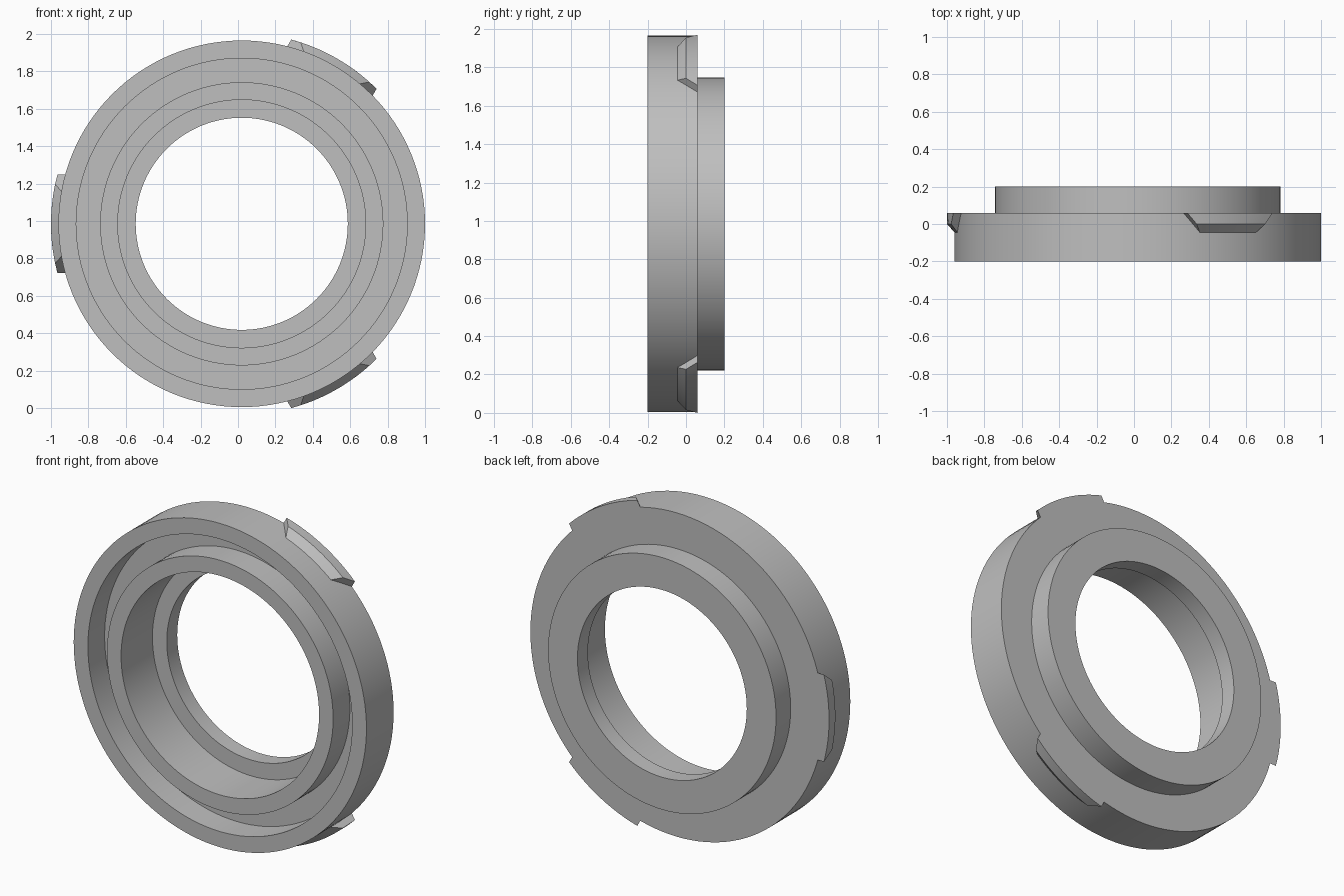
import bpy, bmesh, math
from mathutils import Vector

if "Cube" in bpy.data.objects:
    bpy.data.objects.remove(bpy.data.objects["Cube"], do_unlink=True)

CENTRE = Vector((0.02, 0, 0.985))   # the ring axis runs along y
SEGMENTS = 128

grey = bpy.data.materials.new("plain grey")
grey.use_nodes = True
colour = (0.52, 0.52, 0.52, 1)
grey.diffuse_color = colour
grey.node_tree.nodes["Principled BSDF"].inputs["Base Color"].default_value = colour


def polar(r, angle, y):
    return Vector((r * math.cos(angle), y, r * math.sin(angle)))


def finish(name, bm):
    bmesh.ops.recalc_face_normals(bm, faces=bm.faces)
    mesh = bpy.data.meshes.new(name)
    bm.to_mesh(mesh)
    bm.free()
    mesh.materials.append(grey)
    obj = bpy.data.objects.new(name, mesh)
    obj.location = CENTRE
    bpy.context.collection.objects.link(obj)
    bpy.ops.object.select_all(action="DESELECT")
    obj.select_set(True)
    bpy.context.view_layer.objects.active = obj
    bpy.ops.object.shade_smooth_by_angle(angle=math.radians(25))
    return obj


def bridge(bm, rings, closed):
    """Join neighbouring cross-sections with quads, capping open ends."""
    count = len(rings)
    for i in range(count if closed else count - 1):
        a, b = rings[i], rings[(i + 1) % count]
        for j in range(len(a)):
            k = (j + 1) % len(a)
            bm.faces.new((a[j], a[k], b[k], b[j]))
    if not closed:
        bm.faces.new(rings[0])
        bm.faces.new(rings[-1])


# Ring body: lathed section (radius, y) with front groove and stepped bore
section = [
    (0.98, -0.2), (0.98, 0.06), (0.763, 0.06), (0.763, 0.2),
    (0.567, 0.2), (0.567, 0.1), (0.663, 0.1), (0.663, -0.2),
    (0.757, -0.2), (0.757, -0.04), (0.885, -0.04), (0.885, -0.2),
]
bm = bmesh.new()
rings = [[bm.verts.new(polar(r, math.tau * i / SEGMENTS, y)) for r, y in section]
         for i in range(SEGMENTS)]
bridge(bm, rings, True)
finish("ring_body", bm)

# Three locking tabs with a sloped front and tapered ends
tab_section = [(0.975, 0.06), (1.02, 0.06), (1.02, 0), (0.975, -0.05)]
STEPS = 12


def half_width(y):
    return 0.212 + 0.857 * y


for name, degrees in (("upper_tab", 60), ("side_tab", 180), ("lower_tab", 300)):
    bm = bmesh.new()
    rings = []
    for i in range(STEPS + 1):
        f = 2 * i / STEPS - 1
        rings.append([bm.verts.new(polar(
            r, math.radians(degrees) + f * math.asin(half_width(y) / r), y))
            for r, y in tab_section])
    bridge(bm, rings, False)
    finish(name, bm)
